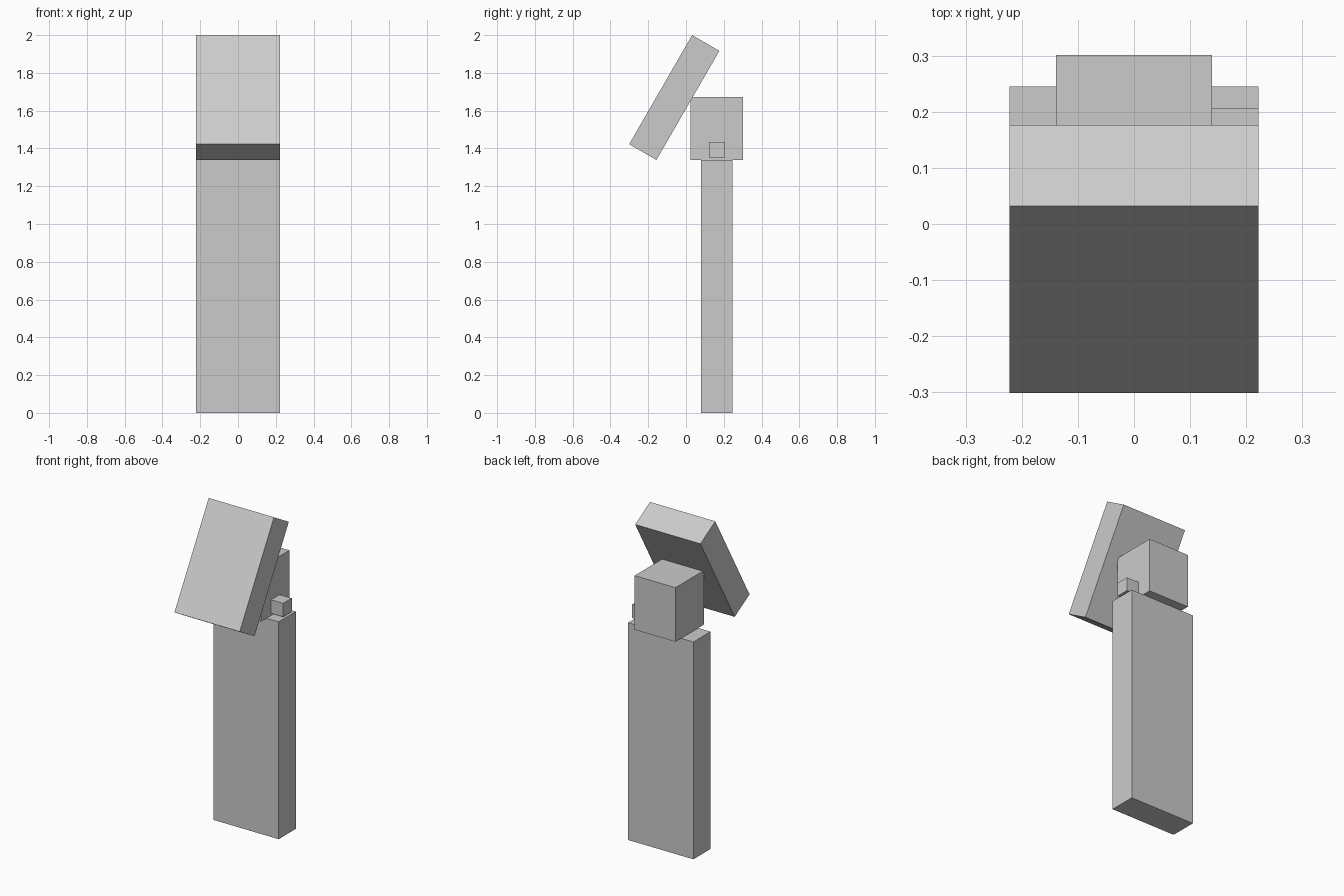
import bpy
from math import radians

if "Cube" in bpy.data.objects:
    bpy.data.objects.remove(bpy.data.objects["Cube"])


def box(name, center, size, tilt=0.0):
    """Axis-aligned box, optionally tilted about x (degrees)."""
    bpy.ops.mesh.primitive_cube_add(size=1, location=center,
                                    rotation=(radians(tilt), 0, 0))
    ob = bpy.context.object
    ob.name = name
    ob.scale = size
    return ob


U = 1 / 36        # modelling unit
TOP = 1.338       # height of the post top
Y = 0.162         # depth centre of the post

# Tall upright slab
box("post", (0, Y, TOP / 2), (16 * U, 6 * U, TOP))

# Block standing on the post
box("mount_block", (0, Y, TOP + 6 * U), (10 * U, 10 * U, 12 * U))

# Small knob on the right side of the block
box("side_knob", (6.5 * U, Y + 0.002, TOP + 2 * U), (3 * U, 3 * U, 3 * U))

# Panel leaning against the block's upper front edge
box("tilted_panel", (0, -0.062, 1.6695), (16 * U, 6 * U, 24 * U), tilt=-30)
